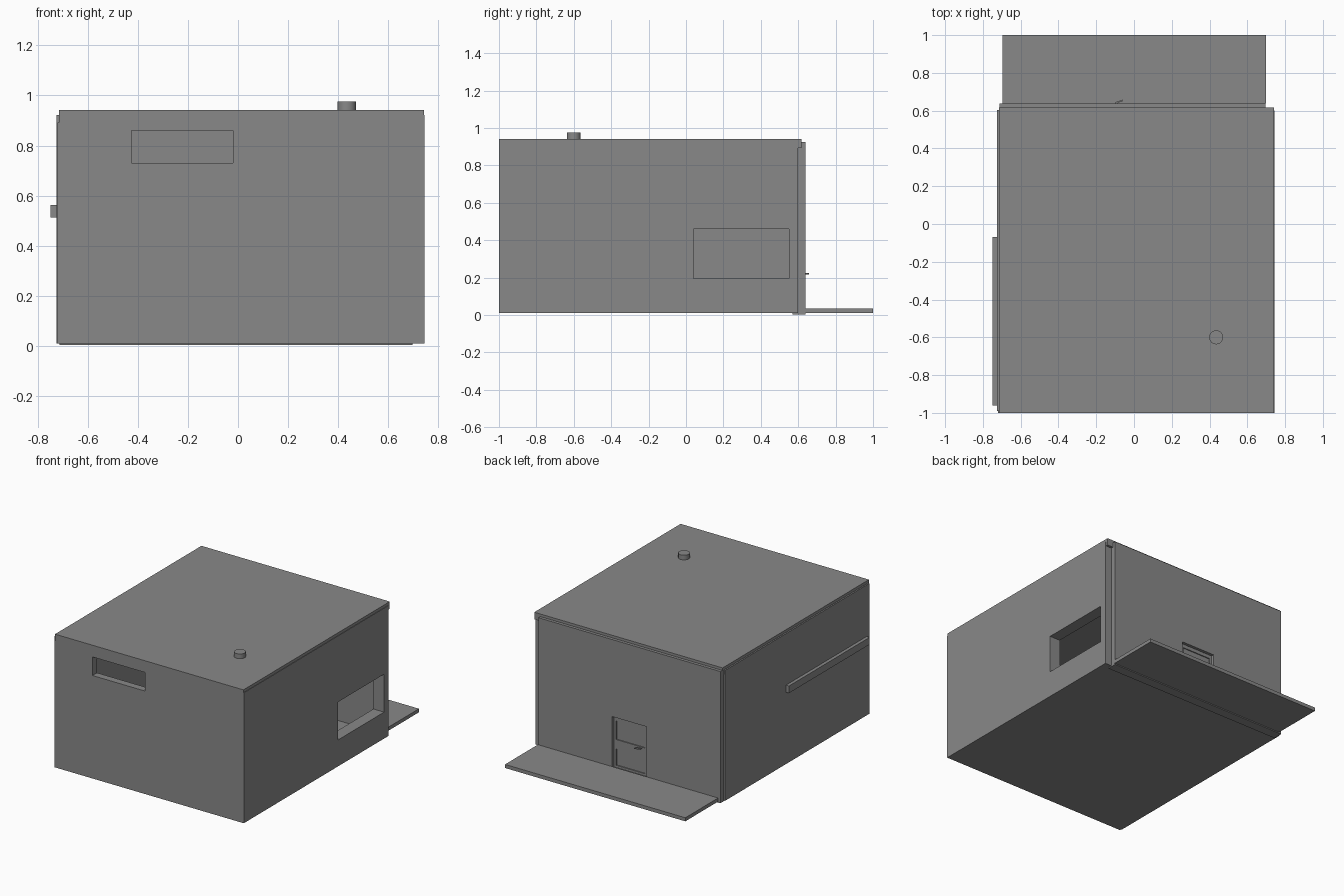
import bpy, bmesh, math

if "Cube" in bpy.data.objects:
    bpy.data.objects.remove(bpy.data.objects["Cube"])

grey = bpy.data.materials.new("plain grey")
grey.diffuse_color = (0.25, 0.25, 0.25, 1)
grey.use_nodes = True
grey.node_tree.nodes["Principled BSDF"].inputs["Base Color"].default_value = grey.diffuse_color


def box(name, x, y, z):
    """Box from (min, max) spans on each axis."""
    bm = bmesh.new()
    bmesh.ops.create_cube(bm, size=1)
    for v in bm.verts:
        v.co = [s[0] if c < 0 else s[1] for c, s in zip(v.co, (x, y, z))]
    me = bpy.data.meshes.new(name)
    bm.to_mesh(me)
    bm.free()
    me.materials.append(grey)
    ob = bpy.data.objects.new(name, me)
    bpy.context.collection.objects.link(ob)
    return ob


def cut(target, name, x, y, z):
    """Cut a box-shaped opening or recess."""
    cutter = box(name, x, y, z)
    cutter.hide_render = True
    cutter.hide_viewport = True
    mod = target.modifiers.new(name, 'BOOLEAN')
    mod.operation = 'DIFFERENCE'
    mod.solver = 'EXACT'
    mod.object = cutter


# Shell: floor, roof and side walls
box("floor", (-0.715, 0.70), (-0.99, 0.60), (0.01, 0.03))
box("roof", (-0.715, 0.742), (-1.0, 0.617), (0.892, 0.942))
box("left_wall", (-0.725, -0.66), (-0.99, 0.603), (0.01, 0.922))
right_wall = box("right_wall", (0.663, 0.745), (-1.0, 0.60), (0.01, 0.922))
cut(right_wall, "right_window_cutter", (0.5, 0.9), (0.04, 0.55), (0.195, 0.46))

# Front wall with its high, narrow window
front_wall = box("front_wall", (-0.72, 0.663), (-1.0, -0.95), (0.01, 0.892))
cut(front_wall, "front_window_cutter", (-0.425, -0.02), (-1.2, -0.8), (0.73, 0.86))

# Back wall with a recessed doorway
back_wall = box("back_wall", (-0.713, 0.696), (0.57, 0.638), (0.003, 0.924))
cut(back_wall, "doorway_cutter", (-0.14, 0.125), (0.615, 0.8), (0.03, 0.385))

# Door leaf with two sunken panels
door = box("door", (-0.135, 0.12), (0.605, 0.624), (0.03, 0.38))
for i, z in enumerate([(0.045, 0.16), (0.225, 0.355)]):
    cut(door, f"door_panel_cutter_{i}", (-0.118, 0.103), (0.617, 0.7), z)

# Lever handle, slightly angled away from the door
box("handle_stem", (-0.097, -0.088), (0.62, 0.645), (0.216, 0.224))
lever = box("handle_lever", (-0.02, 0.02), (-0.004, 0.004), (-0.004, 0.004))
lever.location = (-0.078, 0.648, 0.22)
lever.rotation_euler.z = math.radians(20)

# Porch slab and side rail
box("porch", (-0.695, 0.70), (0.637, 1.0), (0.01, 0.035))
box("side_rail", (-0.748, -0.72), (-0.96, -0.07), (0.512, 0.562))

# Roof vent
bpy.ops.mesh.primitive_cylinder_add(vertices=32, radius=0.037, depth=0.05,
                                    location=(0.435, -0.6, 0.95))
vent = bpy.context.object
vent.name = "roof_vent"
vent.data.materials.append(grey)
bpy.ops.object.shade_smooth_by_angle()
